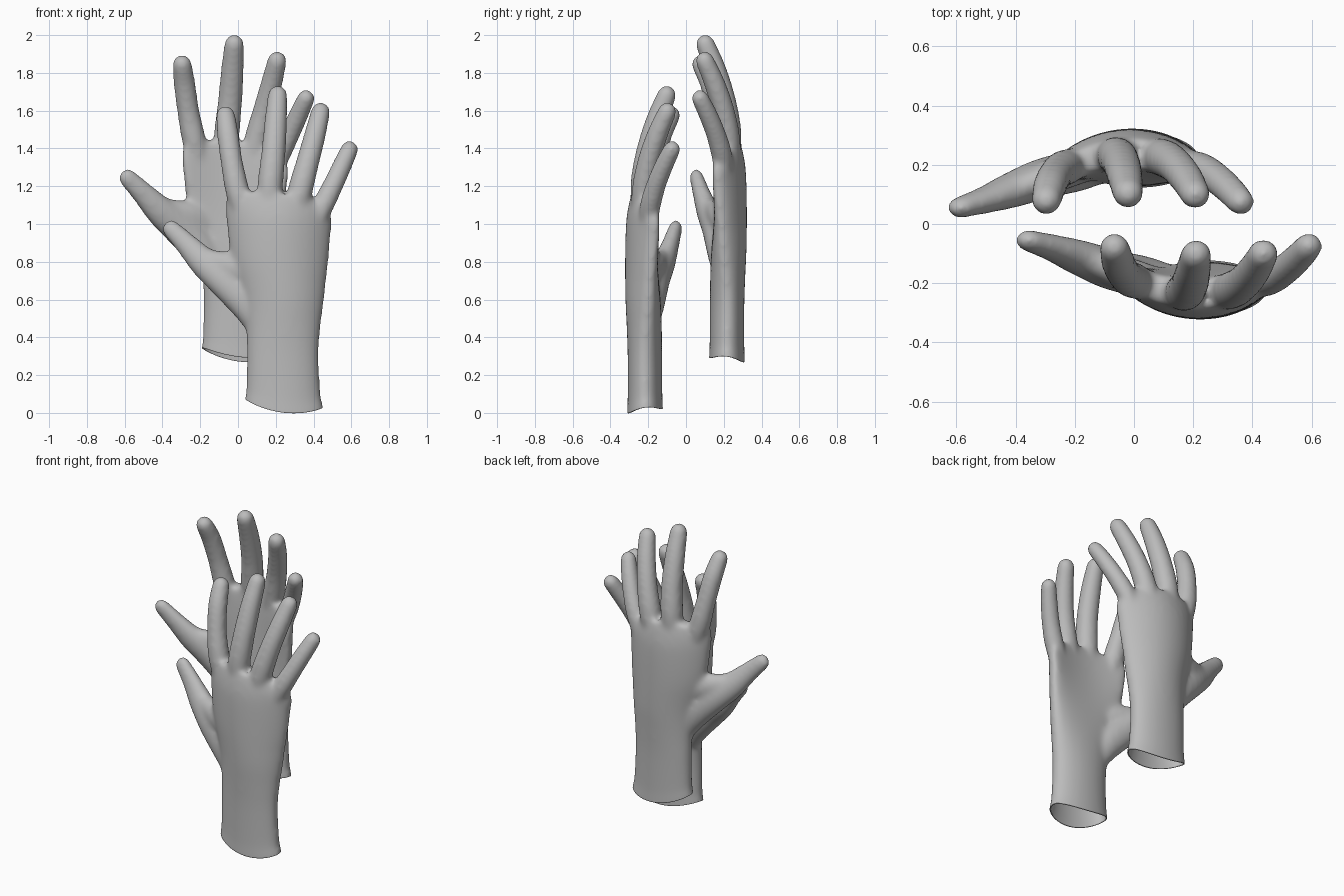
import bpy, bmesh
from math import cos, sin, pi, copysign
from mathutils import Vector

cube = bpy.data.objects.get("Cube")
if cube:
    bpy.data.objects.remove(cube, do_unlink=True)

rubber = bpy.data.materials.new("grey rubber")
rubber.use_nodes = True
GREY = (0.5, 0.5, 0.5, 1)
rubber.diffuse_color = GREY
rubber.node_tree.nodes["Principled BSDF"].inputs["Base Color"].default_value = GREY

SIDES = 32
ANGLES = [2 * pi * i / SIDES for i in range(SIDES)]


def spline(points, steps=6):
    """Smooth samples through a list of equal-length tuples."""
    p = [Vector(q) for q in points]
    p = [2 * p[0] - p[1]] + p + [2 * p[-1] - p[-2]]
    out = []
    for a, b, c, d in zip(p, p[1:], p[2:], p[3:]):
        for k in range(steps):
            t = k / steps
            out.append(0.5 * (2 * b + (c - a) * t + (2 * a - 5 * b + 4 * c - d) * t * t
                              + (3 * b - a - 3 * c + d) * t ** 3))
    return out + [p[-2]]


def loft(bm, rings):
    """Closed skin over a list of rings of points."""
    loops = [[bm.verts.new(co) for co in ring] for ring in rings]
    for lo, hi in zip(loops, loops[1:]):
        for i in range(SIDES):
            j = (i + 1) % SIDES
            bm.faces.new((lo[i], lo[j], hi[j], hi[i]))
    bm.faces.new(loops[0][::-1])
    bm.faces.new(loops[-1])


def add_finger(bm, flat, path):
    """Tapered oval tube with a domed tip; points are x, y, z, radius."""
    samples = spline(path)
    pos = [s.to_3d() for s in samples]
    balls = []
    for i, s in enumerate(samples):
        axis = (pos[min(i + 1, len(pos) - 1)] - pos[max(i - 1, 0)]).normalized()
        balls.append((pos[i], axis, s[3]))
    tip, axis, r = balls[-1]
    for k in range(1, 6):
        a = k * pi / 2 / 5.3
        balls.append((tip + axis * r * sin(a), axis, r * cos(a)))
    rings = []
    for centre, axis, r in balls:
        u = axis.cross(Vector((0, 1, 0))).normalized()
        v = axis.cross(u) * flat
        rings.append([centre + r * (u * cos(t) + v * sin(t)) for t in ANGLES])
    loft(bm, rings)


def add_palm(bm, rows):
    """Cupped oval sections: z, left edge, right edge, y, half depth, cupping."""
    rings = []
    for z, x0, x1, y, depth, cup in spline(rows, 4):
        mid, half = (x0 + x1) / 2, (x1 - x0) / 2
        top = min(max((z - 0.7) / 0.4, 0), 1)
        # Edges grow fuller and the little finger side drops towards the knuckles
        rings.append([(mid + half * cos(t),
                       y + depth * copysign(abs(sin(t)) ** (1 - 0.4 * top), sin(t))
                       + cup * cos(t) ** 2,
                       z - 0.09 * top * max(cos(t), 0) ** 2) for t in ANGLES])
    loft(bm, rings)


PALM = [
    (-0.10, 0.035, 0.455, -0.217, 0.095, 0),
    (0.00, 0.035, 0.453, -0.217, 0.095, 0),
    (0.08, 0.043, 0.438, -0.217, 0.092, 0),
    (0.30, 0.047, 0.428, -0.218, 0.091, 0),
    (0.45, 0.042, 0.437, -0.221, 0.093, 0.01),
    (0.60, 0.02, 0.457, -0.228, 0.093, 0.03),
    (0.80, -0.035, 0.477, -0.238, 0.085, 0.055),
    (1.00, -0.06, 0.49, -0.243, 0.075, 0.075),
    (1.10, -0.065, 0.497, -0.24, 0.064, 0.075),
    (1.17, -0.055, 0.48, -0.235, 0.05, 0.07),
]
DIGITS = [
    # thumb
    (0.75, [(0.13, -0.2, 0.42, 0.06), (0.05, -0.182, 0.57, 0.09), (-0.07, -0.155, 0.70, 0.092),
            (-0.18, -0.115, 0.797, 0.08), (-0.27, -0.082, 0.89, 0.062),
            (-0.353, -0.057, 0.973, 0.05)]),
    # web between thumb and palm
    (0.75, [(0.1, -0.2, 0.7, 0.06), (-0.01, -0.175, 0.765, 0.078),
            (-0.1, -0.145, 0.79, 0.07), (-0.16, -0.12, 0.81, 0.06)]),
    # index
    (0.97, [(0.045, -0.205, 0.98, 0.04), (0.0, -0.192, 1.16, 0.063), (-0.032, -0.17, 1.32, 0.059),
            (-0.053, -0.13, 1.47, 0.058), (-0.066, -0.08, 1.575, 0.052)]),
    # middle
    (0.97, [(0.16, -0.235, 1.02, 0.05), (0.17, -0.23, 1.2, 0.067), (0.187, -0.205, 1.37, 0.065),
            (0.2, -0.157, 1.54, 0.061), (0.21, -0.103, 1.682, 0.053)]),
    # ring
    (0.97, [(0.29, -0.23, 0.98, 0.05), (0.325, -0.225, 1.16, 0.066), (0.367, -0.2, 1.32, 0.062),
            (0.407, -0.153, 1.47, 0.058), (0.437, -0.1, 1.594, 0.052)]),
    # little
    (0.97, [(0.37, -0.212, 0.92, 0.04), (0.447, -0.19, 1.09, 0.057), (0.505, -0.157, 1.21, 0.055),
            (0.556, -0.112, 1.32, 0.052), (0.59, -0.075, 1.395, 0.048)]),
]

# Rough glove: overlapping solids fused and softened
bm = bmesh.new()
add_palm(bm, PALM)
for flat, path in DIGITS:
    add_finger(bm, flat, path)
bmesh.ops.recalc_face_normals(bm, faces=bm.faces)
rough = bpy.data.meshes.new("rough_glove")
bm.to_mesh(rough)
bm.free()
helper = bpy.data.objects.new("rough_glove", rough)
bpy.context.collection.objects.link(helper)
fuse = helper.modifiers.new("fuse", 'REMESH')
fuse.mode = 'VOXEL'
fuse.voxel_size = 0.012
soften = helper.modifiers.new("soften", 'SMOOTH')
soften.factor = 0.5
soften.iterations = 20
graph = bpy.context.evaluated_depsgraph_get()
fused = bpy.data.meshes.new_from_object(helper.evaluated_get(graph))
bpy.data.objects.remove(helper, do_unlink=True)


def make_glove(name, back):
    bm = bmesh.new()
    bm.from_mesh(fused)
    # Open the cuff, then give its rim a wavy slant
    bmesh.ops.bisect_plane(bm, geom=bm.verts[:] + bm.edges[:] + bm.faces[:],
                           plane_co=(0, 0, 0), plane_no=(0, 0, 1), clear_inner=True)
    for v in bm.verts:
        if v.co.z < 0.3:
            c = max(-1, min(1, (v.co.x - 0.245) / 0.205))
            s = (v.co.y + 0.217) / 0.093
            v.co.z += (0.013 - 0.022 * c + 0.038 * c * c + 0.012 * s) * (1 - v.co.z / 0.3)
    # The second glove faces the first, palm to palm
    if back:
        for v in bm.verts:
            v.co = (v.co.x - 0.23, -v.co.y, v.co.z + 0.27)
        bmesh.ops.reverse_faces(bm, faces=bm.faces)
    mesh = bpy.data.meshes.new(name)
    bm.to_mesh(mesh)
    bm.free()
    mesh.materials.clear()
    mesh.materials.append(rubber)
    mesh.polygons.foreach_set("use_smooth", [True] * len(mesh.polygons))
    glove = bpy.data.objects.new(name, mesh)
    bpy.context.collection.objects.link(glove)
    wall = glove.modifiers.new("wall", 'SOLIDIFY')
    wall.thickness = 0.006
    wall.offset = -1


make_glove("front_glove", False)
make_glove("back_glove", True)
